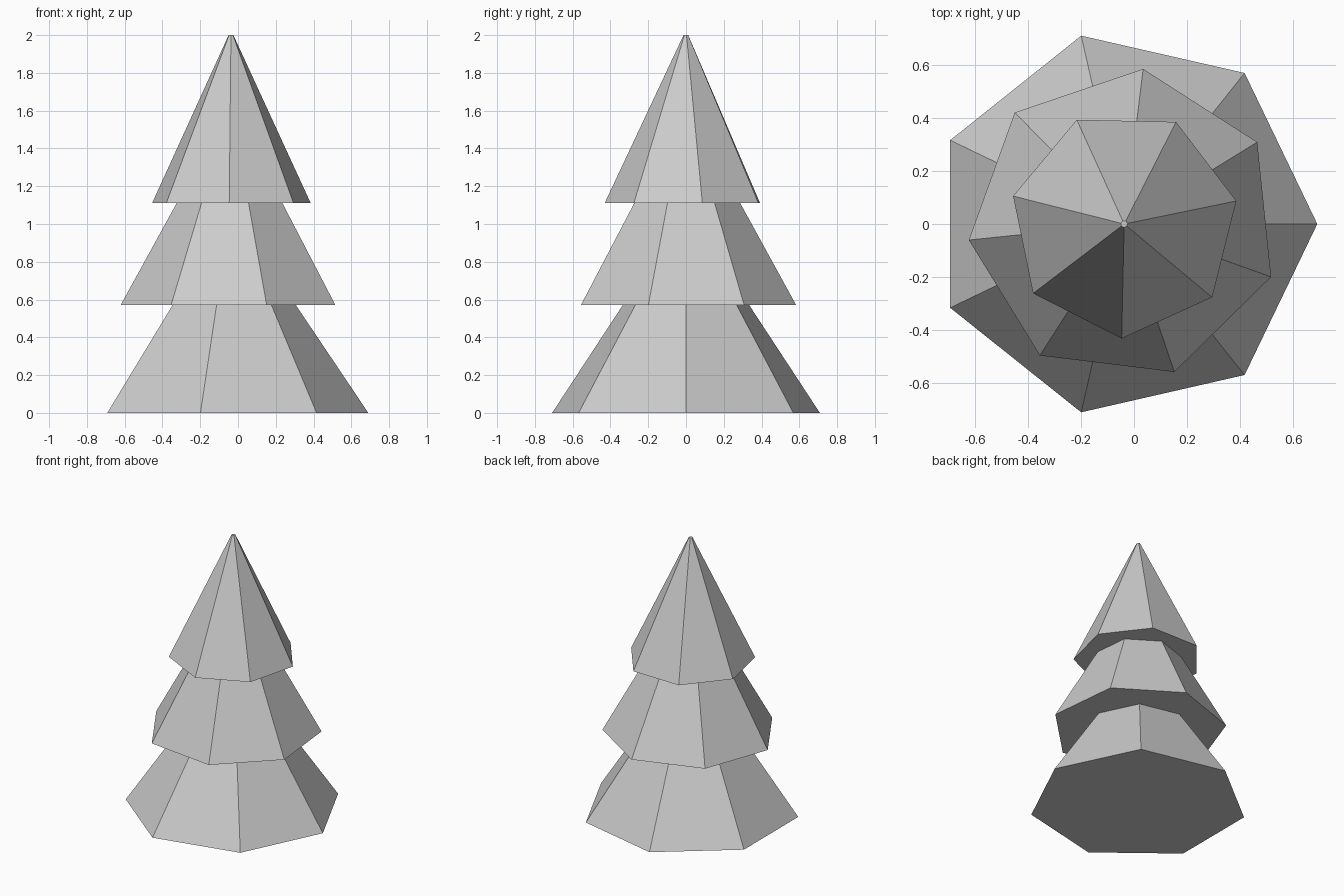
import bpy
import math
from mathutils import Matrix

if "Cube" in bpy.data.objects:
    bpy.data.objects.remove(bpy.data.objects["Cube"])

SIDES = 7
CENTRE_X = -0.037

grey = bpy.data.materials.new("light_grey")
grey.diffuse_color = (0.6, 0.6, 0.6, 1.0)
grey.use_nodes = True
grey.node_tree.nodes["Principled BSDF"].inputs["Base Color"].default_value = grey.diffuse_color


def tier(name, z0, z1, r0, r1, angle):
    """Seven-sided flat-shaded frustum with a corner at the given angle."""
    bpy.ops.mesh.primitive_cone_add(vertices=SIDES, radius1=r0, radius2=r1,
                                    depth=z1 - z0, end_fill_type='NGON')
    obj = bpy.context.object
    obj.name = name
    # the primitive's first corner lies on +y, so turn it back to +x
    obj.data.transform(Matrix.Rotation(math.radians(angle - 90), 4, 'Z'))
    obj.location = (CENTRE_X, 0, (z0 + z1) / 2)
    obj.data.materials.append(grey)


# three stacked tiers of foliage, each twisted against the one below
tier("lower_branches", 0.0, 0.58, 0.727, 0.337, 0)
tier("middle_branches", 0.57, 1.12, 0.588, 0.284, 31.6)
tier("top_branches", 1.11, 2.0, 0.431, 0.013, 11.6)
